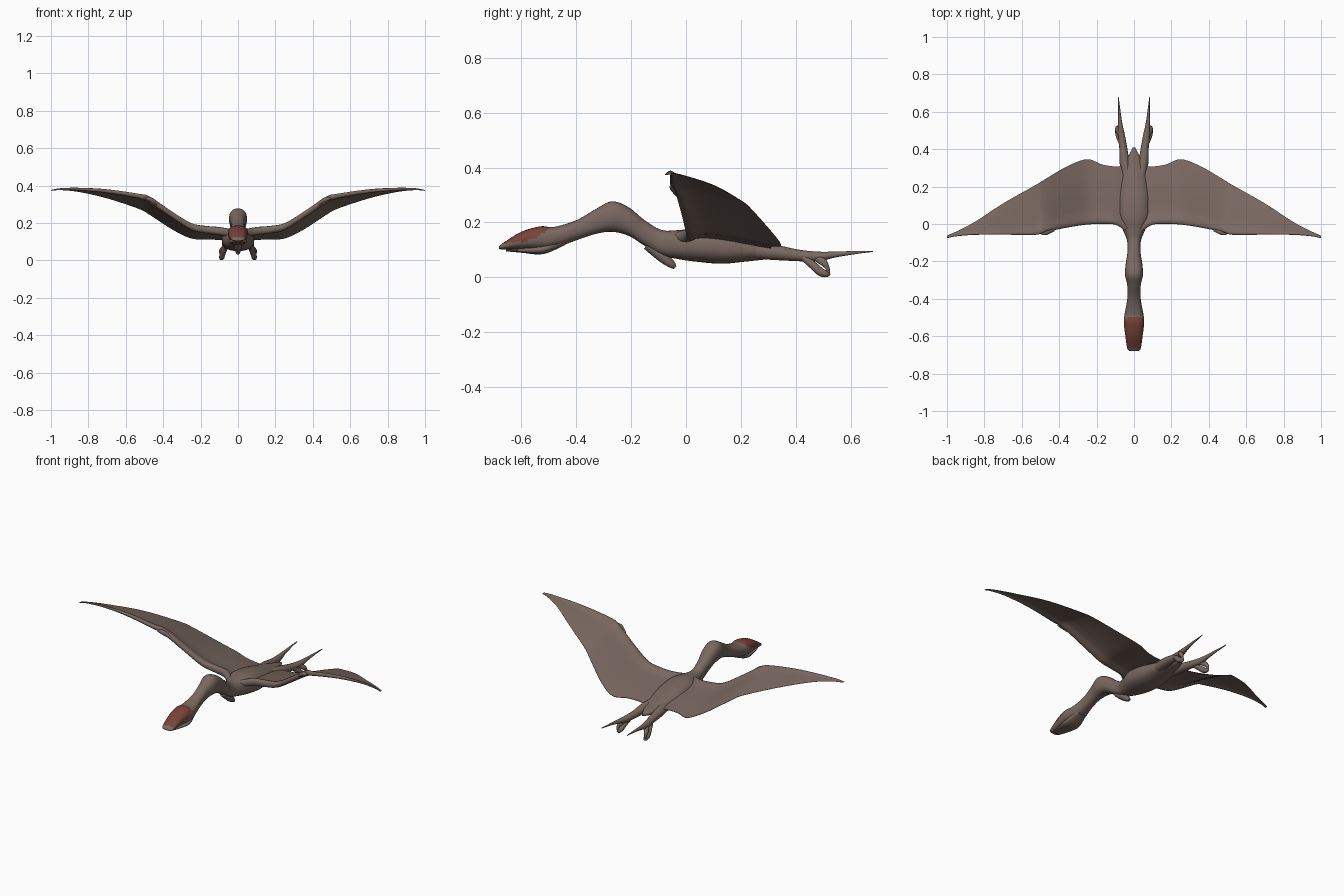
import bpy
import bmesh
import math
from mathutils import Vector

if "Cube" in bpy.data.objects:
    bpy.data.objects.remove(bpy.data.objects["Cube"])


def material(name, rgb):
    m = bpy.data.materials.new(name)
    m.use_nodes = True
    m.diffuse_color = (*rgb, 1)
    bsdf = m.node_tree.nodes["Principled BSDF"]
    bsdf.inputs["Base Color"].default_value = (*rgb, 1)
    bsdf.inputs["Roughness"].default_value = 0.8
    return m


SKIN = material("brown skin", (0.19, 0.138, 0.117))
CREST = material("red crest", (0.19, 0.055, 0.04))


def smooth_rows(rows, steps):
    """Catmull-Rom interpolation through rows of numbers."""
    out = []
    for i in range(len(rows) - 1):
        p0, p1 = rows[max(i - 1, 0)], rows[i]
        p2, p3 = rows[i + 1], rows[min(i + 2, len(rows) - 1)]
        for k in range(steps):
            t = k / steps
            out.append([0.5 * (2 * b + (c - a) * t + (2 * a - 5 * b + 4 * c - d) * t * t
                               + (3 * b - a - 3 * c + d) * t ** 3)
                        for a, b, c, d in zip(p0, p1, p2, p3)])
    out.append(list(rows[-1]))
    return out


def loft(name, rings, angle=60):
    """Skin a list of closed rings and cap both ends."""
    bm = bmesh.new()
    loops = [[bm.verts.new(p) for p in ring] for ring in rings]
    n = len(loops[0])
    for a, b in zip(loops, loops[1:]):
        for j in range(n):
            bm.faces.new((a[j], a[(j + 1) % n], b[(j + 1) % n], b[j]))
    bm.faces.new(loops[0])
    bm.faces.new(loops[-1])
    bmesh.ops.recalc_face_normals(bm, faces=bm.faces)
    mesh = bpy.data.meshes.new(name)
    bm.to_mesh(mesh)
    bm.free()
    mesh.materials.append(SKIN)
    obj = bpy.data.objects.new(name, mesh)
    bpy.context.collection.objects.link(obj)
    bpy.ops.object.select_all(action='DESELECT')
    obj.select_set(True)
    bpy.context.view_layer.objects.active = obj
    bpy.ops.object.shade_smooth_by_angle(angle=math.radians(angle))
    return obj


def trunk(name, rows, steps=6, sides=32, power=0.85):
    """Loft along y from rows of (y, bottom, top, half width)."""
    def curve(v):
        return math.copysign(abs(v) ** power, v)
    rings = []
    for y, low, high, w in smooth_rows(rows, steps):
        ring = []
        for j in range(sides):
            a = math.tau * j / sides
            ring.append((w * curve(math.cos(a)), y,
                         (low + high) / 2 + (high - low) / 2 * curve(math.sin(a))))
        rings.append(ring)
    return loft(name, rings)


def limb(name, rows, side=1, sides=12):
    """Tapered tube through rows of (x, y, z, radius)."""
    rows = smooth_rows(rows, 5)
    pts = [Vector((side * r[0], r[1], r[2])) for r in rows]
    rings = []
    for i, p in enumerate(pts):
        q = (pts[min(i + 1, len(pts) - 1)] - pts[max(i - 1, 0)]).to_track_quat('Z', 'X')
        rad = max(rows[i][3], 0.001)
        rings.append([p + q @ Vector((rad * math.cos(math.tau * j / sides),
                                      rad * math.sin(math.tau * j / sides), 0))
                      for j in range(sides)])
    return loft(name, rings)


# Head, neck, torso and tail in one flowing form
body = trunk("body", [
    (-0.68, 0.104, 0.114, 0.022), (-0.665, 0.102, 0.126, 0.036),
    (-0.60, 0.103, 0.166, 0.046), (-0.53, 0.100, 0.186, 0.054),
    (-0.48, 0.106, 0.184, 0.050), (-0.40, 0.135, 0.208, 0.036),
    (-0.33, 0.158, 0.248, 0.036), (-0.27, 0.166, 0.277, 0.048),
    (-0.21, 0.152, 0.256, 0.044), (-0.15, 0.115, 0.208, 0.035),
    (-0.09, 0.082, 0.173, 0.037), (-0.03, 0.067, 0.172, 0.060),
    (0.04, 0.057, 0.178, 0.084), (0.13, 0.050, 0.168, 0.086),
    (0.22, 0.058, 0.145, 0.074), (0.31, 0.068, 0.121, 0.052),
    (0.37, 0.078, 0.108, 0.026), (0.41, 0.086, 0.098, 0.006)])

# Red crest patch on the upper snout
body.data.materials.append(CREST)
for f in body.data.polygons:
    y, z = f.center.y, f.center.z
    edge = 0.122 + 0.14 * max(0, y + 0.66) + 0.6 * max(0, y + 0.555)
    if -0.665 < y < -0.5 and z > edge:
        f.material_index = 1

# Lower jaw, slightly shorter than the snout
trunk("lower_jaw", [
    (-0.655, 0.095, 0.102, 0.022), (-0.60, 0.090, 0.106, 0.038),
    (-0.52, 0.085, 0.120, 0.048), (-0.44, 0.118, 0.150, 0.030)])

# Breast spur under the neck
limb("breast_spur", [(0, -0.14, 0.12, 0.02), (0, -0.09, 0.078, 0.02),
                     (0, -0.055, 0.05, 0.015), (0, -0.04, 0.036, 0.007)])

# Wing stations: x, leading y, leading z, trailing y, trailing z, arm half height
STATIONS = [
    (0.0, -0.08, 0.135, 0.34, 0.100, 0.020), (0.05, -0.035, 0.148, 0.315, 0.104, 0.022),
    (0.10, -0.004, 0.158, 0.308, 0.110, 0.022), (0.17, 0.0, 0.166, 0.318, 0.114, 0.020),
    (0.25, -0.003, 0.183, 0.346, 0.118, 0.019), (0.35, -0.018, 0.245, 0.312, 0.165, 0.018),
    (0.47, -0.042, 0.326, 0.243, 0.243, 0.018), (0.53, -0.058, 0.346, 0.206, 0.276, 0.013),
    (0.70, -0.057, 0.372, 0.110, 0.332, 0.010), (0.85, -0.058, 0.382, 0.012, 0.366, 0.007),
    (0.95, -0.066, 0.381, -0.040, 0.376, 0.005), (1.0, -0.076, 0.374, -0.062, 0.374, 0.002)]
# Chord profile: thick arm at the front, thin membrane behind
PROFILE = [(0, 0.45), (0.02, 0.85), (0.06, 1), (0.1, 0.85), (0.16, 0.4), (0.24, 0.18),
           (0.4, 0.14), (0.6, 0.12), (0.8, 0.1), (1, 0.06)]


def wing(name, side):
    rings = []
    for x, ly, lz, ty, tz, h in smooth_rows(STATIONS, 5):
        def point(t, s):
            sag = 0.008 * math.sin(math.pi * t) * (1 - x)
            return (side * x, ly + (ty - ly) * t, lz + (tz - lz) * t + sag + s * h)
        rings.append([point(t, s) for t, s in PROFILE]
                     + [point(t, -s) for t, s in reversed(PROFILE)])
    loft(name, rings, 70)


for label, side in (("left", 1), ("right", -1)):
    wing(label + "_wing", side)
    # Small folded fingers at the wrist
    limb(label + "_wrist_finger", [(0.43, -0.030, 0.302, 0.010), (0.47, -0.046, 0.326, 0.013),
                                   (0.495, -0.056, 0.33, 0.004)], side)
    # Hind leg running into a long trailing spike
    limb(label + "_hind_leg", [
        (0.035, 0.24, 0.098, 0.030), (0.050, 0.33, 0.090, 0.027),
        (0.058, 0.41, 0.080, 0.021), (0.068, 0.48, 0.076, 0.018),
        (0.074, 0.54, 0.083, 0.011), (0.079, 0.61, 0.090, 0.006),
        (0.084, 0.68, 0.095, 0.002)], side)
    # Foot hanging below the ankle
    limb(label + "_foot", [
        (0.066, 0.43, 0.072, 0.014), (0.080, 0.465, 0.042, 0.015),
        (0.086, 0.49, 0.020, 0.015), (0.088, 0.512, 0.013, 0.012),
        (0.089, 0.524, 0.016, 0.005)], side)
    limb(label + "_heel", [(0.070, 0.475, 0.070, 0.012), (0.086, 0.50, 0.055, 0.014),
                           (0.092, 0.515, 0.034, 0.008), (0.09, 0.518, 0.018, 0.006)], side)
